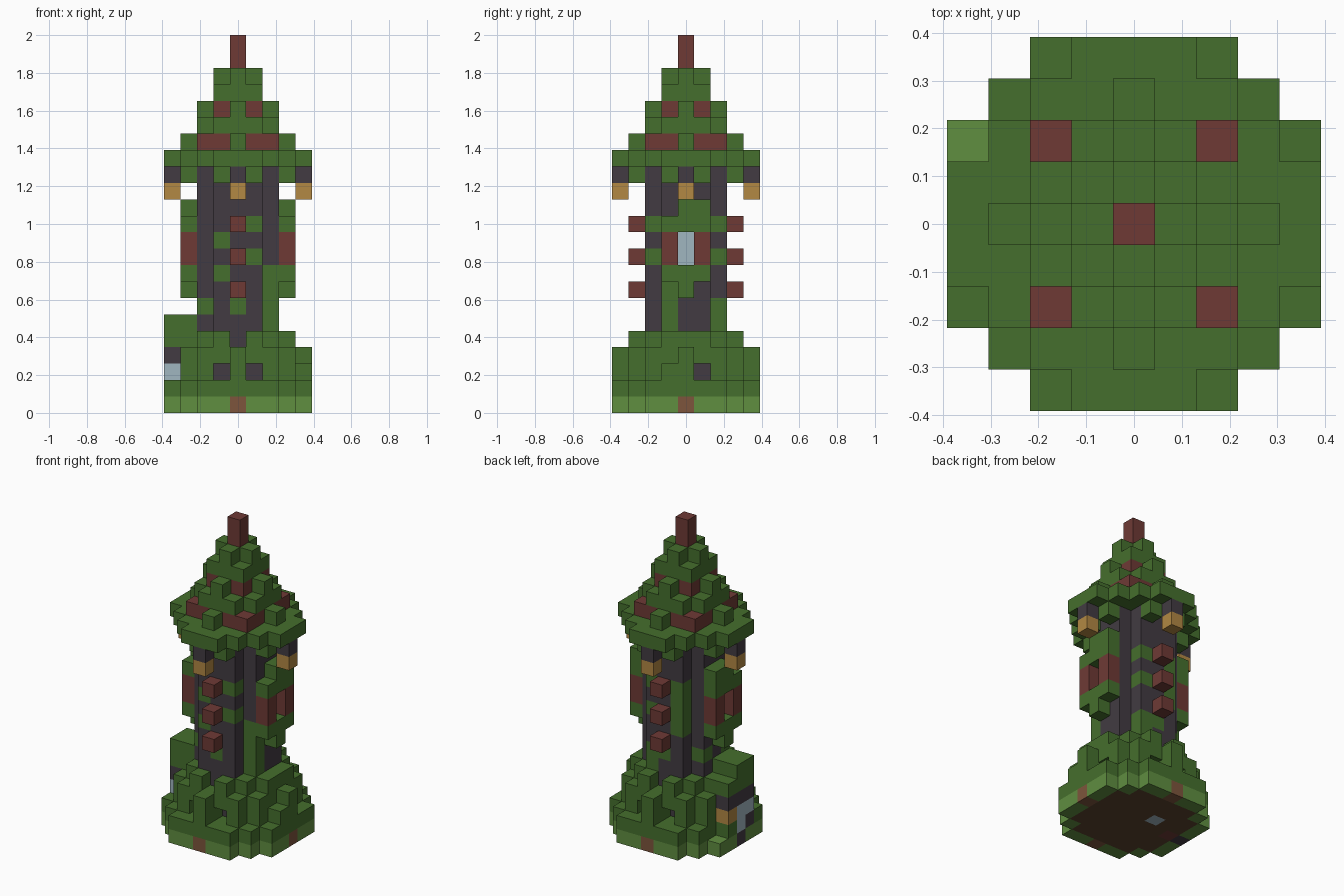
import bpy
import bmesh
from mathutils import Vector

cube = bpy.data.objects.get("Cube")
if cube:
    bpy.data.objects.remove(cube, do_unlink=True)

S = 2 / 23  # block size


# Materials
def material(name, rgb):
    lin = [((c / 255 + 0.055) / 1.055) ** 2.4 for c in rgb] + [1]
    m = bpy.data.materials.new(name)
    m.use_nodes = True
    m.diffuse_color = lin
    m.node_tree.nodes["Principled BSDF"].inputs["Base Color"].default_value = lin
    return m


MATS = {
    "leaf": material("leaf_green", (69, 111, 45)),
    "grass": material("light_grass", (96, 142, 64)),
    "stone": material("dark_stone", (66, 59, 66)),
    "wood": material("red_wood", (110, 58, 53)),
    "lamp": material("amber_lamp", (178, 136, 67)),
    "glass": material("pale_glass", (160, 182, 192)),
    "path": material("path_brown", (125, 85, 60)),
    "soil": material("soil_brown", (90, 66, 46)),
}

blocks = {}  # grid position -> (part, colour)


def put(part, colour, layers, cells):
    for z in layers:
        for x, y in cells:
            blocks[x, y, z] = (part, colour)


def cut(layers, cells):
    for z in layers:
        for c in cells:
            blocks.pop((*c, z), None)


def disc(d2):
    r = range(-4, 5)
    return [(x, y) for x in r for y in r if x * x + y * y <= d2]


def square(n):
    r = range(-n, n + 1)
    return [(x, y) for x in r for y in r]


def cross(n):
    return [(n, 0), (-n, 0), (0, n), (0, -n)]


def both(cells):
    return cells + [(x, -y) for x, y in cells]


# Ground slab: grassy rim, soil inside, path blocks at the middles
full = disc(20)
inner = [(x, y) for x, y in full
         if all((x + a, y + b) in full for a, b in cross(1))]
put("ground", "grass", [0], full)
put("ground", "soil", [0], inner)
put("ground", "path", [0], cross(4))
put("ground", "wood", [0], [(-3, 0)])
put("ground", "stone", [0], [(-4, 0)])
put("ground", "glass", [0], [(-1, 1)])

# Leafy stepped base with small openings
put("leafy_base", "leaf", [1], full)
put("leafy_base", "leaf", [2], disc(17))
put("leafy_base", "leaf", [3], disc(13) + cross(4))
put("leafy_base", "leaf", [4], disc(10))
openings = both([(1, -4), (1, -3), (-1, -4), (-1, -3)]) + [(4, 1), (3, 1)]
cut([2], openings)
cut([1], [(-4, 2)])
cut([4], [(0, -3), (0, 3)])

# Tower core
core = disc(5)
put("tower", "stone", range(2, 15), core)

# Moss patches on the front and back walls
for cell, layers in (((0, -2), [6]), ((-1, -2), [8, 10]), ((1, -2), [9, 11]),
                     ((-2, -1), [6])):
    put("tower", "leaf", layers, both([cell]))
put("tower", "leaf", range(5, 9), [(2, -1)])
put("tower", "leaf", [5, 6], [(1, 2)])
put("tower", "leaf", [9, 11], [(-1, 2)])

# Pegs up the front and back
put("wall_pegs", "wood", [7, 9, 11], [(0, -3), (0, 3)])

# Bay windows on both sides
for s in (1, -1):
    ends = [(3 * s, -1), (3 * s, 1)]
    middle = [(3 * s, 0)]
    put("bay_windows", "leaf", [7], middle)
    put("bay_windows", "leaf", [8, 11], ends + middle)
    put("bay_windows", "wood", [9, 10], ends)
    put("bay_windows", "leaf", [12], middle + ends[1:])
    put("bay_windows", "glass", [9, 10], [(2 * s, 0)])

# Entrance porch on one side
porch = [(-4, -1), (-4, 0), (-4, 1)]
put("porch", "stone", [3], porch)
put("porch", "stone", [1], porch[:1])
put("porch", "glass", [1], porch[1:2])
put("porch", "glass", [2], porch[:2])
put("porch", "lamp", [2], porch[2:])
put("porch", "leaf", [4], porch)
put("porch", "leaf", [5], [(x, y) for x in (-4, -3) for y in (-1, 0)])

# Lanterns hanging under the eaves
put("lanterns", "lamp", [13], cross(4))
put("lanterns", "stone", [14], cross(4))

# Tiered roof with wooden gables
put("roof", "leaf", [14], [(x * a, y * b) for x, y in ((3, 1), (1, 3))
                           for a in (1, -1) for b in (1, -1)])
put("roof", "leaf", [15], disc(17))
put("roof", "wood", [16], square(2))
put("roof", "leaf", [16], cross(3))
put("roof", "leaf", [17], disc(5))
put("roof", "wood", [18], square(1))
put("roof", "leaf", [18], cross(2))
put("roof", "leaf", [19], square(1))
put("roof", "leaf", [20], cross(1) + [(0, 0)])

# Spire
put("spire", "wood", [21, 22], [(0, 0)])


# Build one mesh per part from its exposed block faces
def build(part):
    bm = bmesh.new()
    names = []
    for pos, (owner, colour) in blocks.items():
        if owner != part:
            continue
        if colour not in names:
            names.append(colour)
        centre = Vector(pos) + Vector((0, 0, 0.5))
        for axis in range(3):
            for sign in (1, -1):
                n = Vector((0, 0, 0))
                n[axis] = sign
                if tuple(int(a + b) for a, b in zip(pos, n)) in blocks:
                    continue
                u = Vector((0, 0, 0))
                u[(axis + 1) % 3] = 0.5
                v = n.cross(u)
                mid = centre + n * 0.5
                corners = (mid - u - v, mid + u - v, mid + u + v, mid - u + v)
                face = bm.faces.new([bm.verts.new(c * S) for c in corners])
                face.material_index = names.index(colour)
    bmesh.ops.remove_doubles(bm, verts=bm.verts, dist=S / 100)
    mesh = bpy.data.meshes.new(part)
    bm.to_mesh(mesh)
    bm.free()
    for name in names:
        mesh.materials.append(MATS[name])
    bpy.context.collection.objects.link(bpy.data.objects.new(part, mesh))


for part in sorted({owner for owner, _ in blocks.values()}):
    build(part)
